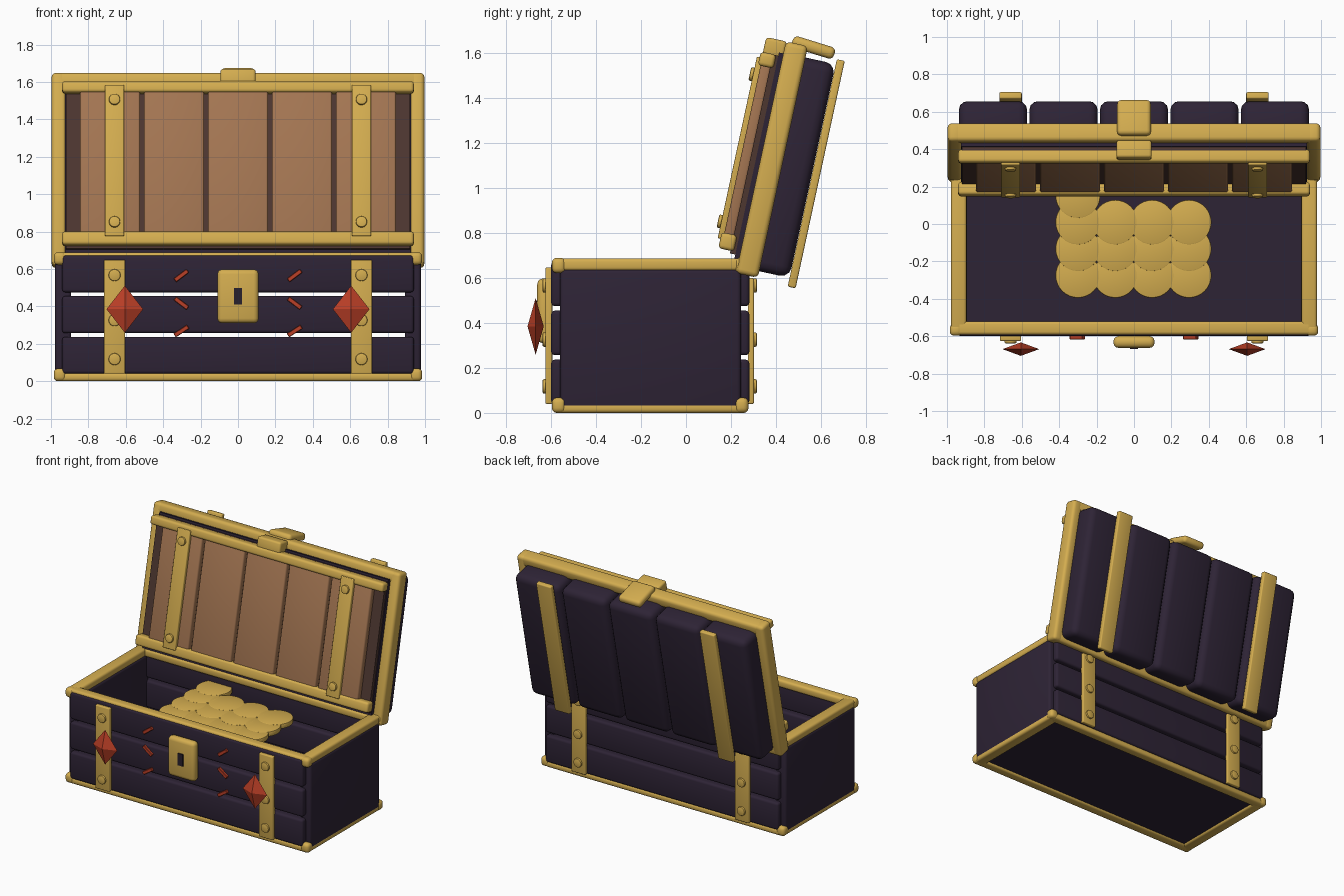
import bpy, bmesh, math
from mathutils import Matrix, Vector

if "Cube" in bpy.data.objects:
    bpy.data.objects.remove(bpy.data.objects["Cube"])


def material(name, rgb):
    m = bpy.data.materials.new(name)
    m.diffuse_color = (*rgb, 1)
    m.use_nodes = True
    m.node_tree.nodes["Principled BSDF"].inputs["Base Color"].default_value = m.diffuse_color
    return m


GOLD = material("gold", (0.66, 0.42, 0.08))
PURPLE = material("dark purple wood", (0.027, 0.017, 0.036))
TAN = material("tan wood", (0.37, 0.18, 0.085))
BROWN = material("dark brown wood", (0.075, 0.038, 0.03))
RED = material("red gem", (0.50, 0.05, 0.02))
BLACK = material("keyhole dark", (0.02, 0.014, 0.025))

# Lid frame of reference: local z runs up the lid, local y points out of its back
LID = Matrix.Translation((0, 0.222, 0.622)) @ Matrix.Rotation(math.radians(-12.2), 4, 'X')
BODY = Matrix.Identity(4)


def finish(name, bm, mat, frame, smooth=True):
    bmesh.ops.recalc_face_normals(bm, faces=bm.faces)
    me = bpy.data.meshes.new(name)
    bm.to_mesh(me)
    bm.free()
    me.materials.append(mat)
    if smooth:
        me.polygons.foreach_set("use_smooth", [True] * len(me.polygons))
        me.set_sharp_from_angle(angle=math.radians(35))
    ob = bpy.data.objects.new(name, me)
    bpy.context.collection.objects.link(ob)
    ob.matrix_world = frame
    return ob


def box(name, x, y, z, mat, bevel=0.01, frame=BODY, segs=3):
    """Rounded box spanning the given (min, max) ranges."""
    bm = bmesh.new()
    bmesh.ops.create_cube(bm, size=1)
    for v in bm.verts:
        v.co = Vector([(a + b) / 2 + c * (b - a) for c, (a, b) in zip(v.co, (x, y, z))])
    if bevel:
        bmesh.ops.bevel(bm, geom=bm.edges[:], offset=bevel, segments=segs,
                        affect='EDGES', profile=0.5)
    return finish(name, bm, mat, frame)


def disc(name, center, r, depth, mat, axis='Z', frame=BODY, bevel=0.006, sides=24):
    """Short cylinder with softened rims, facing along Y or Z."""
    bm = bmesh.new()
    bmesh.ops.create_cone(bm, cap_ends=True, segments=sides, radius1=r, radius2=r, depth=depth)
    rims = [e for e in bm.edges if abs(e.verts[0].co.z - e.verts[1].co.z) < 1e-5]
    bmesh.ops.bevel(bm, geom=rims, offset=bevel, segments=2, affect='EDGES', profile=0.5)
    rot = Matrix.Rotation(math.pi / 2, 4, 'X') if axis == 'Y' else Matrix.Identity(4)
    bmesh.ops.transform(bm, matrix=Matrix.Translation(center) @ rot, verts=bm.verts)
    return finish(name, bm, mat, frame)


def span(c, h):
    return (c - h, c + h)


# ---- Chest body: floor, side panels, planks ----
box("floor", (-0.93, 0.93), (-0.56, 0.25), (0.015, 0.05), PURPLE, 0)
for s in (-1, 1):
    box("side_panel", span(s * 0.935, 0.043), (-0.56, 0.245), (0.008, 0.64), PURPLE, 0.018)
for z in ((0.04, 0.237), (0.257, 0.455), (0.475, 0.673)):
    box("front_plank", (-0.94, 0.94), (-0.60, -0.535), z, PURPLE, 0.016)
    box("back_plank", (-0.94, 0.94), (0.22, 0.282), z, PURPLE, 0.016)

# ---- Gold rims at top and bottom, with corner caps ----
for label, z, cap in (("bottom", (0.0, 0.045), (0.0, 0.068)), ("top", (0.632, 0.688), (0.622, 0.69))):
    box(label + "_rim_front", (-0.95, 0.95), (-0.592, -0.52), z, GOLD, 0.016)
    box(label + "_rim_back", (-0.95, 0.95), (0.205, 0.275), z, GOLD, 0.016)
    for s in (-1, 1):
        box(label + "_rim_side", span(s * 0.937, 0.042), (-0.57, 0.25), z, GOLD, 0.016)
        for y in (-0.566, 0.247):
            box(label + "_corner_cap", span(s * 0.952, 0.033), span(y, 0.031), cap, GOLD, 0.022)

# ---- Body straps with studs, front and back ----
for x in (-0.66, 0.66):
    box("front_strap", span(x, 0.057), (-0.625, -0.595), (0.04, 0.648), GOLD, 0.006)
    box("back_strap", span(x, 0.057), (0.275, 0.302), (0.04, 0.60), GOLD, 0.006)
    for z in (0.118, 0.326, 0.567):
        disc("front_stud", (x, -0.625, z), 0.032, 0.026, GOLD, 'Y')
        disc("back_stud", (x, 0.302, z), 0.032, 0.026, GOLD, 'Y')

# ---- Lock plate and keyhole ----
box("lock_plate", (-0.11, 0.11), (-0.662, -0.60), (0.31, 0.598), GOLD, 0.026)
box("keyhole", (-0.022, 0.022), (-0.669, -0.655), (0.41, 0.498), BLACK, 0)

# ---- Red eight-sided gems ----
for x in (-0.605, 0.605):
    bm = bmesh.new()
    c = Vector((x, -0.669, 0.385))
    ring = [bm.verts.new(c + Vector(d)) for d in
            ((0.098, 0, 0), (0, 0.036, 0), (-0.098, 0, 0), (0, -0.036, 0))]
    tips = [bm.verts.new(c + Vector((0, 0, h))) for h in (0.126, -0.126)]
    for i in range(4):
        for tip in tips:
            bm.faces.new((ring[i], ring[(i + 1) % 4], tip))
    finish("gem", bm, RED, BODY, smooth=False)

# ---- Red slashes beside the lock ----
for x in (-0.303, 0.303):
    for z, tilt in ((0.565, -37), (0.417, 37), (0.268, -33)):
        f = Matrix.Translation((x, -0.607, z)) @ Matrix.Rotation(math.radians(tilt), 4, 'Y')
        box("red_slash", (-0.043, 0.043), (-0.01, 0.01), (-0.012, 0.012), RED, 0.003, f, 1)

# ---- Coins ----
for col, x in enumerate((-0.30, -0.10, 0.097, 0.294)):
    for row in range(4 if col == 0 else 3):
        disc("coin", (x, -0.275 + 0.142 * row, 0.565 + 0.002 * row), 0.12, 0.036, GOLD, sides=32)

# ---- Lid: gold frame ----
for s in (-1, 1):
    box("lid_frame_side", span(s * 0.957, 0.039), (0, 0.10), (0, 1.055), GOLD, 0.022, LID)
for z in ((0, 0.078), (0.977, 1.055)):
    box("lid_frame_bar", (-0.97, 0.97), (0, 0.10), z, GOLD, 0.022, LID)

# ---- Lid: backing boards, inner planks, outer planks ----
box("lid_board", (-0.925, 0.925), (-0.02, 0.06), (0.05, 1.0), PURPLE, 0, LID)
box("lid_lining", (-0.92, 0.92), (-0.045, -0.02), (0.08, 0.985), BROWN, 0, LID)
for i in range(-2, 3):
    box("inner_plank", span(i * 0.342, 0.161), (-0.088, -0.04), (0.13, 0.95), TAN, 0.012, LID)
    box("outer_plank", span(i * 0.377, 0.182), (0.04, 0.237), (0.03, 1.003), PURPLE, 0.045, LID)

# ---- Lid: inner rails, straps and studs ----
for z in ((0.092, 0.165), (0.925, 0.987)):
    box("inner_rail", (-0.94, 0.94), (-0.10, -0.03), z, GOLD, 0.016, LID)
for x in (-0.66, 0.66):
    box("inner_strap", span(x, 0.051), (-0.112, -0.08), (0.135, 0.962), GOLD, 0.006, LID)
    box("outer_strap", span(x, 0.06), (0.238, 0.274), (-0.01, 1.025), GOLD, 0.008, LID)
    for z in (0.21, 0.88):
        disc("inner_stud", (x, -0.114, z), 0.03, 0.026, GOLD, 'Y', LID)

# ---- Lid clasp over the top edge ----
box("clasp_front", (-0.094, 0.094), (-0.09, 0.005), (0.975, 1.055), GOLD, 0.014, LID)
clasp = LID @ Matrix.Translation((0, 0.125, 1.054)) @ Matrix.Rotation(math.radians(-5), 4, 'X')
box("clasp_top", (-0.09, 0.09), (-0.098, 0.098), (-0.027, 0.027), GOLD, 0.022, clasp)
